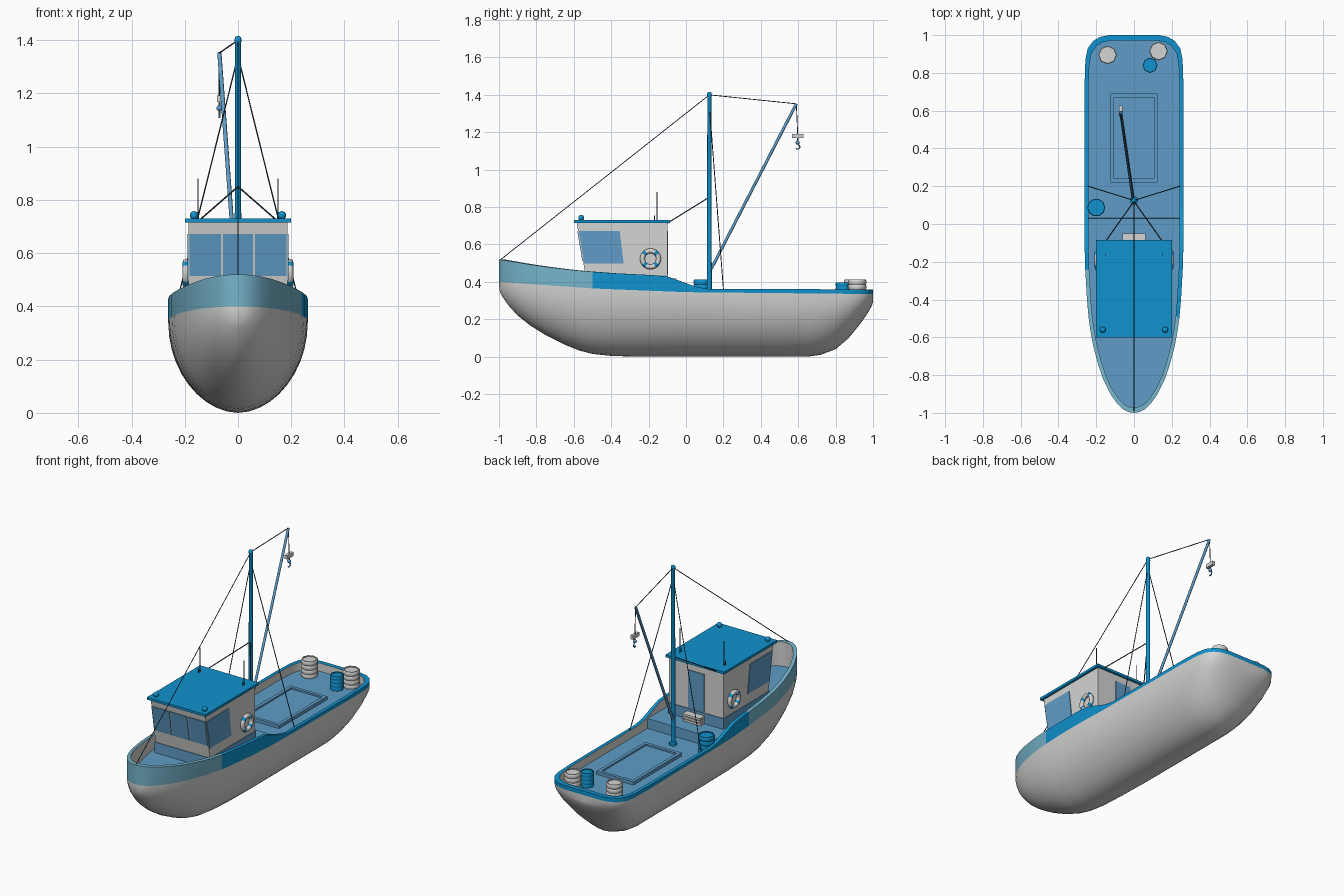
import bpy, bmesh, math
from mathutils import Vector

if "Cube" in bpy.data.objects:
    bpy.data.objects.remove(bpy.data.objects["Cube"])


def material(name, r, g, b):
    m = bpy.data.materials.new(name)
    m.diffuse_color = (r, g, b, 1)
    m.use_nodes = True
    m.node_tree.nodes["Principled BSDF"].inputs["Base Color"].default_value = m.diffuse_color
    return m


WHITE = material("off white", .66, .66, .65)
BLUE = material("strong blue", .005, .29, .62)
LIGHT = material("pale blue", .18, .46, .60)
MID = material("deck blue", .115, .335, .57)
DARK = material("dark rigging", .03, .07, .11)


def finish(bm, name, mats, smooth=35):
    bmesh.ops.remove_doubles(bm, verts=bm.verts, dist=1e-5)
    bmesh.ops.recalc_face_normals(bm, faces=bm.faces)
    me = bpy.data.meshes.new(name)
    bm.to_mesh(me)
    bm.free()
    ob = bpy.data.objects.new(name, me)
    bpy.context.collection.objects.link(ob)
    for m in mats:
        me.materials.append(m)
    if smooth:
        bpy.ops.object.select_all(action='DESELECT')
        ob.select_set(True)
        bpy.context.view_layer.objects.active = ob
        bpy.ops.object.shade_smooth_by_angle(angle=math.radians(smooth))
    return ob


def prism(name, pts, x0, x1, mat):
    """Extrude a (y, z) outline from x0 to x1."""
    bm = bmesh.new()
    a = [bm.verts.new((x0, y, z)) for y, z in pts]
    b = [bm.verts.new((x1, y, z)) for y, z in pts]
    bm.faces.new(a)
    bm.faces.new(b)
    for i in range(len(pts)):
        j = (i + 1) % len(pts)
        bm.faces.new((a[i], a[j], b[j], b[i]))
    return finish(bm, name, [mat], 0)


def box(name, x0, x1, y0, y1, z0, z1, mat):
    return prism(name, [(y0, z0), (y1, z0), (y1, z1), (y0, z1)], x0, x1, mat)


def lathe(name, x, y, profile, n, mat):
    """Spin an (r, z) profile around a vertical axis."""
    bm = bmesh.new()
    rings = [[bm.verts.new((x + r * math.cos(math.tau * i / n), y + r * math.sin(math.tau * i / n), z))
              for i in range(n)] for r, z in profile]
    for p, q in zip(rings, rings[1:]):
        for i in range(n):
            j = (i + 1) % n
            bm.faces.new((p[i], p[j], q[j], q[i]))
    bm.faces.new(rings[0])
    bm.faces.new(rings[-1])
    return finish(bm, name, [mat], 50)


def tube(name, pts, r, mat, res=1):
    cu = bpy.data.curves.new(name, 'CURVE')
    cu.dimensions = '3D'
    cu.bevel_depth, cu.bevel_resolution, cu.use_fill_caps = r, res, True
    sp = cu.splines.new('POLY')
    sp.points.add(len(pts) - 1)
    for p, co in zip(sp.points, pts):
        p.co = (*co, 1)
    cu.materials.append(mat)
    ob = bpy.data.objects.new(name, cu)
    bpy.context.collection.objects.link(ob)
    bpy.ops.object.select_all(action='DESELECT')
    ob.select_set(True)
    bpy.context.view_layer.objects.active = ob
    bpy.ops.object.convert(target='MESH')
    bpy.ops.object.shade_smooth_by_angle(angle=math.radians(50))


def ball(name, co, r, mat):
    bm = bmesh.new()
    bmesh.ops.create_uvsphere(bm, u_segments=12, v_segments=8, radius=r)
    bmesh.ops.translate(bm, verts=bm.verts, vec=co)
    finish(bm, name, [mat], 60)


def lerp(table, y):
    for (a, u), (b, v) in zip(table, table[1:]):
        if y <= b:
            return u + (v - u) * (y - a) / (b - a)
    return table[-1][1]


# Hull: stations of (y, half beam, keel height)
SHEER = [(-1, .52), (-.8, .487), (-.6, .462), (-.4, .447), (-.18, .436), (-.1, .428), (-.03, .404),
         (.05, .375), (.12, .362), (1, .36)]
BAND = [(-1, .40), (-.5, .365), (0, .345), (1, .335)]
STATIONS = [(-1, 0, .38), (-.995, .03, .345), (-.98, .06, .318), (-.95, .09, .275), (-.9, .125, .22),
            (-.83, .16, .165), (-.75, .188, .115), (-.65, .215, .065), (-.57, .23, .033), (-.5, .24, .015),
            (-.4, .249, .004), (-.245, .258, 0), (-.18, .26, 0), (-.1, .262, 0), (-.03, .262, 0),
            (.03, .262, 0), (.032, .262, 0), (.06, .262, 0), (.12, .262, 0), (.4, .262, 0), (.65, .262, 0),
            (.72, .262, .01), (.8, .26, .04), (.87, .257, .1), (.93, .245, .173), (.97, .215, .23),
            (.99, .18, .265), (1, .13, .29), (1, 0, .29)]
bm = bmesh.new()
rings = []
for y, b, k in STATIONS:
    s, zb, deck = lerp(SHEER, y), lerp(BAND, y), .37 if y < .031 else .31
    half = []
    for i in range(11):
        a = math.pi / 2 * i / 10
        half.append((b * math.sin(a), y, k + (zb - k) * (1 - math.cos(a)) ** .95))
    yi, bi = y * .972, b * .92
    half += [(b, y, s), (bi, yi, s), (bi, yi, deck), (0, yi, deck)]
    ring = half + [(-x, v, z) for x, v, z in half[-2:0:-1]]
    rings.append([bm.verts.new(c) for c in ring])
N = len(rings[0])
for p, q in zip(rings, rings[1:]):
    for i in range(N):
        j = (i + 1) % N
        f = bm.faces.new((p[i], p[j], q[j], q[i]))
        m = min(i, N - 1 - i)
        c = f.calc_center_median()
        if m < 10 or m == 12:
            f.material_index = 0
        elif m == 13:
            f.material_index = 3
        else:  # painted band: the colour change sits further aft to port
            f.material_index = 1 if c.y > (-.5 if c.x > 0 else -.245) else 2
bmesh.ops.dissolve_degenerate(bm, edges=bm.edges, dist=1e-5)
finish(bm, "hull", [WHITE, BLUE, LIGHT, MID], 35)


# Cabin with forward-leaning front
def front(z):
    return -.54 - .167 * (z - .45)


prism("cabin_base", [(front(.43) - .005, .36), (-.095, .36), (-.095, .435), (front(.43) - .005, .435)], -.188, .188, MID)
prism("cabin_walls", [(front(.43), .43), (-.1, .43), (-.1, .717), (front(.717), .717)], -.185, .185, WHITE)
box("cabin_roof", -.2, .2, -.6, -.085, .715, .73, BLUE)
for x0, x1 in ((-.182, -.064), (-.056, .056), (.064, .182)):
    prism("front_window", [(front(.515) - .004, .515), (front(.515) + .003, .515),
                           (front(.672) + .003, .672), (front(.672) - .004, .672)], x0, x1, MID)
for s in (-1, 1):
    prism("side_window", [(-.544, .497), (-.333, .497), (-.355, .672), (-.573, .672)], s * .183, s * .189, MID)
box("cabin_door", -.055, .055, -.102, -.096, .44, .672, MID)
for i in range(3):
    box("door_step", -.06, .06, -.095, -.05 - .004 * (2 - i), .37 + .018 * i, .383 + .018 * i, WHITE)

# Roof lamps, aerials and life rings
for s in (-1, 1):
    lathe("lamp_foot", s * .165, -.56, [(.008, .728), (.008, .738)], 8, BLUE)
    ball("roof_lamp", (s * .165, -.56, .742), .016, BLUE)
    tube("aerial", [(s * .15, -.155, .728), (s * .15, -.155, .88)], .0025, DARK)
    tube("aerial_foot", [(s * .15, -.168, .728), (s * .15, -.168, .755)], .003, DARK)
    bpy.ops.mesh.primitive_torus_add(major_radius=.043, minor_radius=.013, major_segments=32, minor_segments=8,
                                     location=(s * .195, -.19, .523), rotation=(0, math.pi / 2, 0))
    ring = bpy.context.object
    ring.name = "life_ring"
    ring.data.materials.append(WHITE)
    ring.data.materials.append(BLUE)
    for f in ring.data.polygons:
        a = math.degrees(math.atan2(f.center.y, f.center.x)) % 90
        f.material_index = 1 if 30 < a < 60 else 0
    bpy.ops.object.shade_smooth_by_angle(angle=math.radians(60))

# Cargo hatch
box("hatch_lid", -.11, .11, .235, .675, .30, .32, MID)
for s in (-1, 1):
    box("hatch_side", s * .105, s * .125, .22, .69, .30, .33, MID)
    yc = .455 + s * .225
    box("hatch_end", -.105, .105, yc - .01, yc + .01, .30, .33, MID)

# Ribbed barrels
for name, x, y, r, top, n, mat in (("white_barrel", -.14, .895, .049, .413, 8, WHITE),
                                   ("white_barrel", .13, .915, .049, .413, 8, WHITE),
                                   ("blue_barrel", .085, .84, .04, .398, 8, BLUE),
                                   ("blue_barrel", -.2, .087, .048, .413, 10, BLUE)):
    h = (top - .305) / 4
    prof = []
    for i in range(4):
        z = .305 + h * i
        prof += [(r * .93, z), (r, z + h * .25), (r, z + h * .75), (r * .93, z + h)]
    lathe(name, x, y, prof + [(r * .8, top), (r * .8, top - .006)], n, mat)

# Mast and boom
TOP, TIP = (0, .125, 1.40), (-.07, .59, 1.352)
lathe("mast", 0, .125, [(.022, .305), (.022, .325), (.013, .33), (.011, 1.39), (.013, 1.395), (.012, 1.41),
                        (.005, 1.415)], 12, BLUE)
tube("boom", [(-.005, .135, .47), TIP], .008, MID, 2)

# Rigging
tube("forestay", [TOP, (0, -.99, .52)], .0025, DARK)
tube("boom_stay", [TOP, TIP], .0025, DARK)
for s in (-1, 1):
    tube("shroud", [(0, .125, 1.34), (s * .243, .2, .36)], .0025, DARK)
    tube("cabin_stay", [(0, .12, .85), (s * .155, -.098, .715)], .003, DARK)

# Hoist block and hook
hx, hy = -.07, .597
tube("hoist_line", [TIP, (hx, hy, 1.19)], .0025, DARK)
box("hoist_block", hx - .009, hx + .009, hy - .03, hy + .03, 1.168, 1.192, WHITE)
ball("hook_swivel", (hx, hy, 1.145), .011, MID)
tube("hook_link", [(hx, hy, 1.17), (hx, hy, 1.145)], .004, MID)
tube("hook", [(hx, hy, 1.14)] + [(hx, hy + .012 * math.sin(a), 1.122 + .012 * math.cos(a))
                                 for a in [math.radians(20 + 30 * i) for i in range(8)]], .004, MID)
